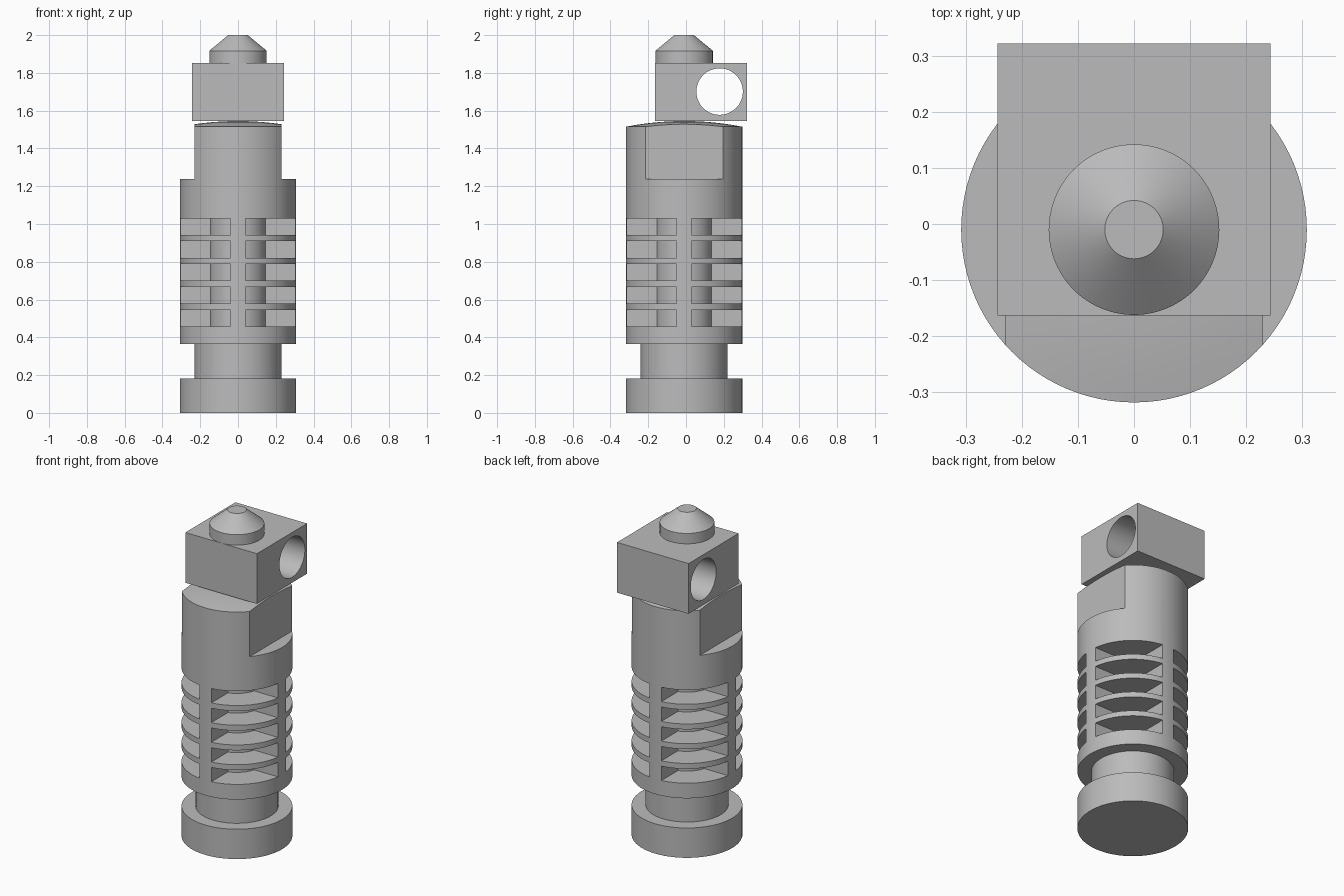
import bpy, bmesh, math
from mathutils import Matrix

if "Cube" in bpy.data.objects:
    bpy.data.objects.remove(bpy.data.objects["Cube"])

AXIS_Y = -0.01      # centre line of the turned parts
RADIUS = 0.308
SEGMENTS = 96

metal = bpy.data.materials.new("grey_metal")
metal.use_nodes = True
metal.diffuse_color = (0.5, 0.5, 0.5, 1)
metal.node_tree.nodes["Principled BSDF"].inputs["Base Color"].default_value = (0.5, 0.5, 0.5, 1)


def make_object(name, bm):
    bmesh.ops.recalc_face_normals(bm, faces=bm.faces)
    mesh = bpy.data.meshes.new(name)
    bm.to_mesh(mesh)
    bm.free()
    mesh.materials.append(metal)
    obj = bpy.data.objects.new(name, mesh)
    bpy.context.collection.objects.link(obj)
    return obj


def lathe(name, profile):
    """Turn (radius, z) points around the centre line; ends are capped."""
    bm = bmesh.new()
    rings = []
    for r, z in profile:
        rings.append([bm.verts.new((r * math.cos(a), AXIS_Y + r * math.sin(a), z))
                      for a in (math.tau * i / SEGMENTS for i in range(SEGMENTS))])
    for low, high in zip(rings, rings[1:]):
        for i in range(SEGMENTS):
            j = (i + 1) % SEGMENTS
            bm.faces.new((low[i], low[j], high[j], high[i]))
    bm.faces.new(rings[0])
    bm.faces.new(rings[-1])
    return make_object(name, bm)


def add_box(bm, x0, x1, y0, y1, z0, z1):
    size = Matrix.Diagonal((x1 - x0, y1 - y0, z1 - z0, 1))
    place = Matrix.Translation(((x0 + x1) / 2, (y0 + y1) / 2, (z0 + z1) / 2))
    bmesh.ops.create_cube(bm, size=1, matrix=place @ size)


def cut(obj, cutter):
    mod = obj.modifiers.new("cut", 'BOOLEAN')
    mod.operation = 'DIFFERENCE'
    mod.solver = 'EXACT'
    mod.object = cutter
    bpy.context.view_layer.objects.active = obj
    bpy.ops.object.modifier_apply(modifier=mod.name)
    bpy.data.objects.remove(cutter)


def smooth(obj):
    bpy.ops.object.select_all(action='DESELECT')
    obj.select_set(True)
    bpy.context.view_layer.objects.active = obj
    bpy.ops.object.shade_smooth_by_angle(angle=math.radians(25))


# Body: mounting flange, neck, barrel and shallow domed end
DOME_Z, DOME_H = 1.515, 0.03
sphere = (RADIUS ** 2 + DOME_H ** 2) / (2 * DOME_H)
dome = []
for k in range(8):
    r = RADIUS * (1 - k / 7.3)
    dome.append((r, DOME_Z + DOME_H - sphere + math.sqrt(sphere ** 2 - r ** 2)))
body = lathe("body", [(RADIUS, 0), (RADIUS, 0.183), (0.23, 0.183), (0.23, 0.365),
                      (RADIUS, 0.365)] + dome)

# Cooling slots: four quadrants per level, leaving a round core and four ribs
CORE, RIB = 0.15, 0.04
start = math.asin(RIB / CORE)
sweep = math.pi / 2 - 2 * start
outline = [(CORE * math.cos(start + sweep * i / 16), CORE * math.sin(start + sweep * i / 16))
           for i in range(17)]
outline += [(RIB, 0.4), (0.4, 0.4), (0.4, RIB)]
bm = bmesh.new()
for level in range(5):
    z = 0.458 + 0.121 * level
    for quarter in range(4):
        c, s = ((1, 0), (0, 1), (-1, 0), (0, -1))[quarter]
        ring = [bm.verts.new((x * c - y * s, AXIS_Y + x * s + y * c, z)) for x, y in outline]
        base = bm.faces.new(ring)
        top = bmesh.ops.extrude_face_region(bm, geom=[base], use_keep_orig=True)["geom"]
        bmesh.ops.translate(bm, vec=(0, 0, 0.088),
                            verts=[v for v in top if isinstance(v, bmesh.types.BMVert)])
cut(body, make_object("slot_cutter", bm))

# Wrench flats on both sides of the barrel
bm = bmesh.new()
add_box(bm, 0.23, 0.5, -0.5, 0.5, 1.238, 1.7)
add_box(bm, -0.5, -0.23, -0.5, 0.5, 1.238, 1.7)
cut(body, make_object("flat_cutter", bm))
smooth(body)

# Heater block with a cross hole
bm = bmesh.new()
add_box(bm, -0.243, 0.243, -0.163, 0.322, 1.545, 1.853)
block = make_object("heater_block", bm)
bm = bmesh.new()
bmesh.ops.create_cone(bm, cap_ends=True, segments=64, radius1=0.123, radius2=0.123, depth=1,
                      matrix=Matrix.Translation((0, 0.178, 1.701)) @ Matrix.Rotation(math.pi / 2, 4, 'Y'))
cut(block, make_object("hole_cutter", bm))
smooth(block)

# Nozzle: short collar and truncated cone
nozzle = lathe("nozzle", [(0.152, 1.85), (0.152, 1.917), (0.052, 2.0)])
smooth(nozzle)
